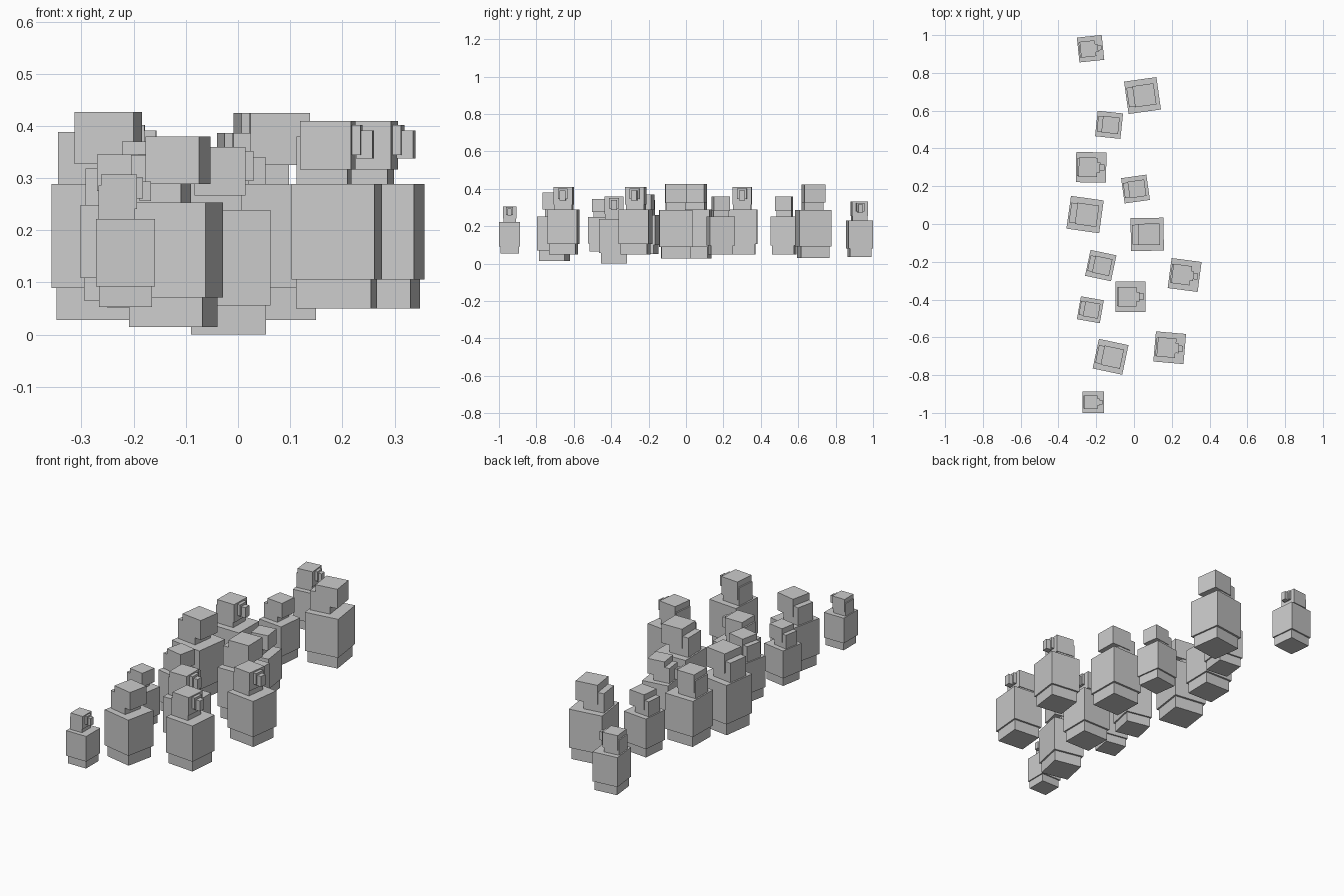
import bpy
import bmesh
from math import radians
from mathutils import Matrix, Vector

cube = bpy.data.objects.get("Cube")
if cube:
    bpy.data.objects.remove(cube, do_unlink=True)

grey = bpy.data.materials.new("plain_grey")
grey.use_nodes = True
colour = (0.6, 0.6, 0.6, 1)
grey.diffuse_color = colour
grey.node_tree.nodes["Principled BSDF"].inputs["Base Color"].default_value = colour

# Heights of the stacked parts, as multiples of the body width
LEGS, NECK = 0.35, 1.49


def box(name, place, x, y, z):
    """Box with x and z ranges and half width y, in body widths."""
    bm = bmesh.new()
    size = Vector((x[1] - x[0], 2 * y, z[1] - z[0]))
    centre = Vector((sum(x) / 2, 0, sum(z) / 2))
    bmesh.ops.create_cube(bm, size=1, matrix=Matrix.Translation(centre) @ Matrix.Diagonal(size.to_4d()))
    mesh = bpy.data.meshes.new(name)
    bm.to_mesh(mesh)
    bm.free()
    mesh.materials.append(grey)
    ob = bpy.data.objects.new(name, mesh)
    ob.matrix_world = place
    bpy.context.collection.objects.link(ob)


def figure(kind, x, y, z, width, turn):
    place = (Matrix.Translation((x, y, z)) @ Matrix.Rotation(radians(turn), 4, "Z")
             @ Matrix.Scale(width, 4))
    box("legs", place, (-0.45, 0.45), 0.44, (0, LEGS))
    box("body", place, (-0.5, 0.5), 0.5, (LEGS, NECK))
    box("head_back", place, (-0.455, 0.155), 0.3, (NECK, NECK + 0.57))
    if kind == "plain":
        box("head_front", place, (-0.27, 0.385), 0.325, (NECK + 0.22, NECK + 0.79))
    else:
        box("head_front", place, (-0.41, 0.2), 0.32, (NECK + 0.175, NECK + 0.755))
        box("nose_bridge", place, (0.18, 0.3), 0.16, (NECK + 0.35, NECK + 0.71))
        box("nose", place, (0.24, 0.44), 0.1, (NECK + 0.31, NECK + 0.64))


# The crowd: kind, position, body width, turn in degrees
crowd = [
    ("nosed", -0.23, 0.928, 0.035, 0.132, 6),
    ("plain", 0.045, 0.68, 0.03, 0.173, 8),
    ("plain", -0.132, 0.525, 0.05, 0.135, -6),
    ("nosed", -0.227, 0.3, 0.05, 0.16, -1),
    ("plain", 0.008, 0.185, 0.05, 0.135, 8),
    ("plain", -0.259, 0.05, 0.028, 0.175, -8),
    ("plain", 0.07, -0.055, 0.028, 0.174, 1),
    ("plain", -0.176, -0.22, 0.051, 0.14, -12),
    ("nosed", 0.268, -0.27, 0.05, 0.16, -7.5),
    ("nosed", -0.018, -0.385, 0, 0.16, 0),
    ("plain", -0.231, -0.454, 0.065, 0.123, -10),
    ("plain", -0.124, -0.703, 0.015, 0.16, -12),
    ("nosed", 0.189, -0.655, 0.05, 0.16, -5),
    ("nosed", -0.216, -0.943, 0.053, 0.113, 0),
]
for person in crowd:
    figure(*person)
